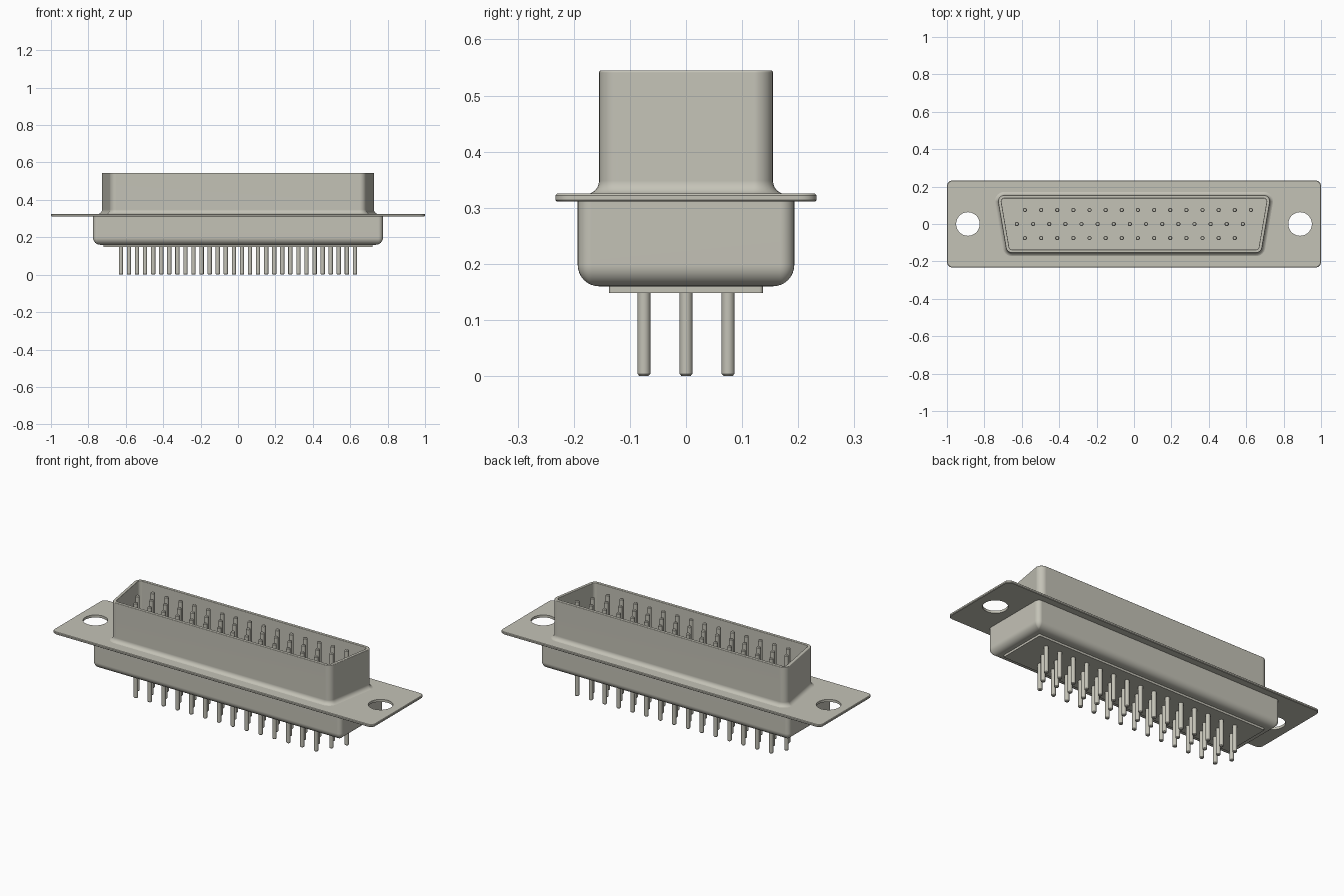
import bpy, bmesh, math
from mathutils import Vector

if "Cube" in bpy.data.objects:
    bpy.data.objects.remove(bpy.data.objects["Cube"], do_unlink=True)

metal = bpy.data.materials.new("warm_grey_metal")
metal.use_nodes = True
COLOUR = (0.55, 0.54, 0.47, 1)
metal.diffuse_color = COLOUR
metal.node_tree.nodes["Principled BSDF"].inputs["Base Color"].default_value = COLOUR


def outline(back, front, depth, radius, offset, seg=6):
    """Rounded trapezoid grown by offset; back and front are half widths."""
    r = max(radius + offset, 0.004)
    inset = r - offset
    pts = []
    corners = [(back, depth), (-back, depth), (-front, -depth), (front, -depth)]
    for i, (x, y) in enumerate(corners):
        cx = x - math.copysign(inset, x)
        cy = y - math.copysign(inset, y)
        for k in range(seg + 1):
            a = math.pi / 2 * (i + k / seg)
            pts.append((cx + r * math.cos(a), cy + r * math.sin(a)))
    return pts


def finish(bm, name, weighted=True):
    bmesh.ops.recalc_face_normals(bm, faces=bm.faces)
    mesh = bpy.data.meshes.new(name)
    bm.to_mesh(mesh)
    bm.free()
    mesh.materials.append(metal)
    obj = bpy.data.objects.new(name, mesh)
    bpy.context.collection.objects.link(obj)
    bpy.ops.object.select_all(action='DESELECT')
    obj.select_set(True)
    bpy.context.view_layer.objects.active = obj
    bpy.ops.object.shade_smooth_by_angle(angle=math.radians(35))
    if weighted:
        mod = obj.modifiers.new("flat_face_normals", 'WEIGHTED_NORMAL')
        mod.keep_sharp = True
    return obj


def loft(name, shape, profile, weighted=True):
    """Stack offset outlines along a profile of (offset, z), capped at both ends."""
    bm = bmesh.new()
    rings = [[bm.verts.new((x, y, z)) for x, y in outline(*shape, off)]
             for off, z in profile]
    for a, b in zip(rings, rings[1:]):
        for i in range(len(a)):
            j = (i + 1) % len(a)
            bm.faces.new((a[i], a[j], b[j], b[i]))
    bm.faces.new(rings[0])
    bm.faces.new(rings[-1])
    return finish(bm, name, weighted)


def arc(co, cz, r, start, end, n=6):
    return [(co + r * math.cos(math.radians(start + (end - start) * k / n)),
             cz + r * math.sin(math.radians(start + (end - start) * k / n)))
            for k in range(n + 1)]


# Mounting flange with two screw holes
flange = loft("mounting_flange", (1.0, 1.0, 0.233, 0.03),
              [(-0.003, 0.311), (0, 0.314), (0, 0.322), (-0.003, 0.325)], False)
for side in (-1, 1):
    bpy.ops.mesh.primitive_cylinder_add(vertices=48, radius=0.063, depth=0.2,
                                        location=(side * 0.888, 0, 0.318))
    cutter = bpy.context.object
    cutter.name = "hole_cutter"
    cutter.hide_render = True
    bpy.ops.object.select_all(action='DESELECT')
    flange.select_set(True)
    bpy.context.view_layer.objects.active = flange
    mod = flange.modifiers.new("screw_hole", 'BOOLEAN')
    mod.operation = 'DIFFERENCE'
    mod.solver = 'EXACT'
    mod.object = cutter
    bpy.ops.object.modifier_apply(modifier=mod.name)
    bpy.data.objects.remove(cutter, do_unlink=True)
bpy.ops.object.shade_smooth_by_angle(angle=math.radians(35))

# Front shell: base fillet, wall, rounded rim, inner wall and socket floor
shell_profile = (arc(0.024, 0.348, 0.024, 270, 180)
                 + arc(-0.004, 0.541, 0.004, 0, 90, 3)
                 + arc(-0.015, 0.542, 0.003, 90, 180, 3)
                 + [(-0.018, 0.335)])
loft("connector_shell", (0.727, 0.686, 0.155, 0.035), shell_profile)

# Rear housing with rounded lower edges
loft("rear_housing", (0.775, 0.775, 0.193, 0.025),
     [(0, 0.313)] + arc(-0.038, 0.198, 0.038, 0, -90, 8))

# Insulator plate under the housing
loft("insulator_plate", (0.72, 0.72, 0.137, 0.006), [(0, 0.165), (0, 0.148)])

# Contact pins: three staggered rows running through the connector
PITCH = 0.0863
bm = bmesh.new()
PIN = [(0.008, 0.0), (0.0115, 0.004), (0.0115, 0.531), (0.008, 0.535)]
for first_x, y, count in ((-0.583, 0.075, 15), (-0.626, 0, 15), (-0.583, -0.075, 14)):
    for n in range(count):
        cx = first_x + n * PITCH
        rings = [[bm.verts.new((cx + r * math.cos(k * math.tau / 16),
                                y + r * math.sin(k * math.tau / 16), z))
                  for k in range(16)] for r, z in PIN]
        for a, b in zip(rings, rings[1:]):
            for i in range(16):
                j = (i + 1) % 16
                bm.faces.new((a[i], a[j], b[j], b[i]))
        bm.faces.new(rings[0])
        bm.faces.new(rings[-1])
finish(bm, "contact_pins")
